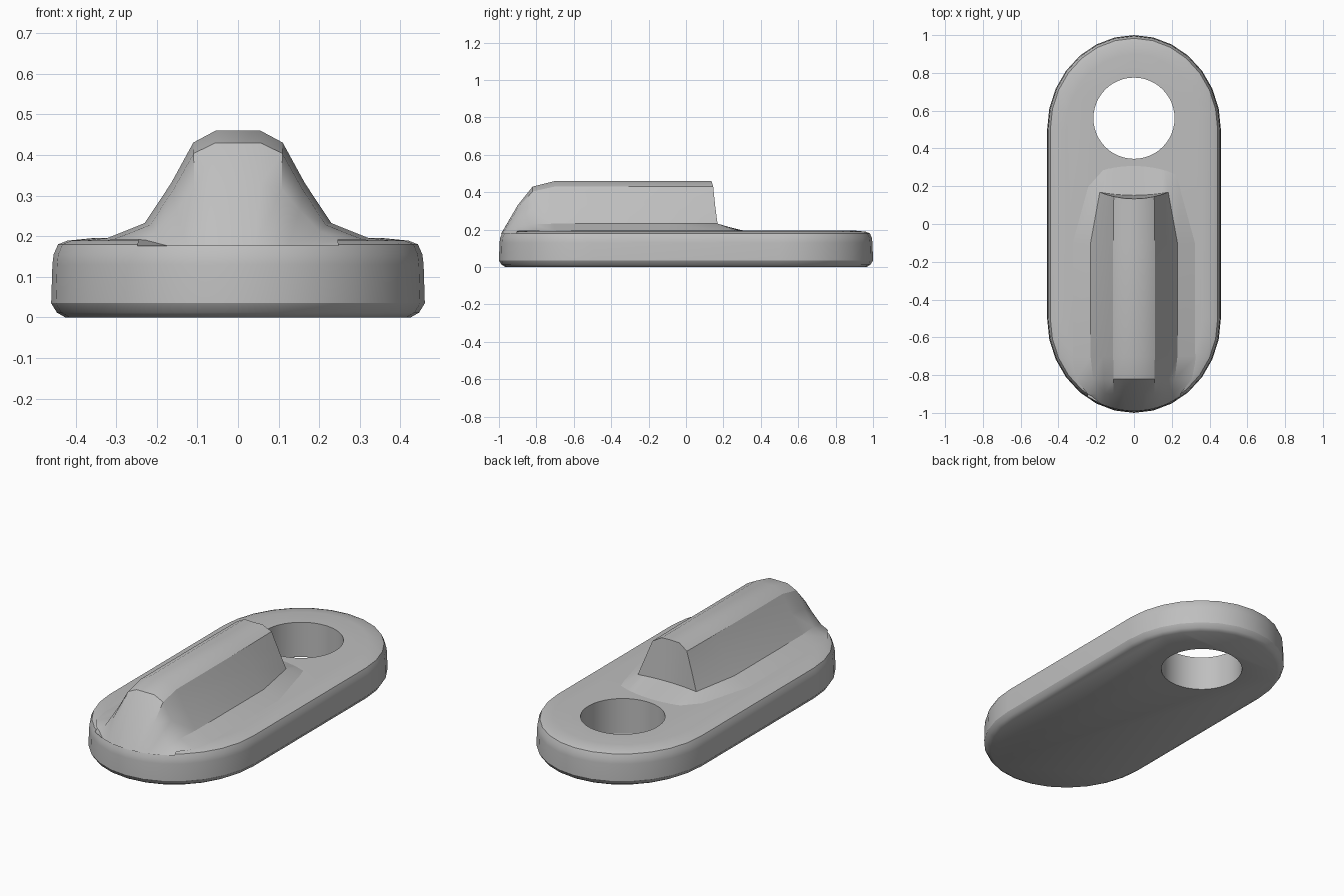
import bpy, bmesh
from math import sin, cos, pi, sqrt, radians

default = bpy.data.objects.get("Cube")
if default:
    bpy.data.objects.remove(default, do_unlink=True)

# One plain grey for the whole part
grey = bpy.data.materials.new("plain grey")
grey.use_nodes = True
tone = (0.52, 0.52, 0.52, 1)
grey.diffuse_color = tone
grey.node_tree.nodes["Principled BSDF"].inputs["Base Color"].default_value = tone

HALF_W, STRAIGHT, END, PLATE_TOP = 0.46, 0.5, 0.5, 0.192
STEPS = 7


def finish(bm, name):
    bmesh.ops.remove_doubles(bm, verts=bm.verts, dist=0.0005)
    bmesh.ops.recalc_face_normals(bm, faces=bm.faces)
    mesh = bpy.data.meshes.new(name)
    bm.to_mesh(mesh)
    bm.free()
    mesh.materials.append(grey)
    obj = bpy.data.objects.new(name, mesh)
    bpy.context.collection.objects.link(obj)
    return obj


def activate(obj):
    bpy.ops.object.select_all(action='DESELECT')
    obj.select_set(True)
    bpy.context.view_layer.objects.active = obj


def loft(bm, rows, closed):
    loops = [[bm.verts.new(p) for p in row] for row in rows]
    for a, b in zip(loops, loops[1:]):
        n = len(a)
        for i in range(n if closed else n - 1):
            j = (i + 1) % n
            bm.faces.new((a[i], a[j], b[j], b[i]))
    return loops


def stadium(inset, z):
    """Rounded slot outline with slightly long ends."""
    points = []
    for start, side in ((0, 1), (pi, -1)):
        for k in range(2 * STEPS + 1):
            a = start + pi * k / (2 * STEPS)
            points.append(((HALF_W - inset) * cos(a),
                           side * STRAIGHT + (END - inset) * sin(a), z))
    return points


# Base plate with softened rims
rims = [(0.035, 0), (0.014, 0.012), (0, 0.035), (0.003, 0.13),
        (0.006, 0.155), (0.017, 0.18), (0.04, 0.189), (0.1, 0.195)]
bm = bmesh.new()
loops = loft(bm, [stadium(*r) for r in rims], True)
bm.faces.new(loops[0])
bm.faces.new(loops[-1])
plate = finish(bm, "base_plate")

# Round through hole
bm = bmesh.new()
bmesh.ops.create_cone(bm, cap_ends=True, segments=48, radius1=0.215,
                      radius2=0.215, depth=1)
bmesh.ops.translate(bm, verts=bm.verts, vec=(0, 0.56, 0))
cutter = finish(bm, "hole_cutter")
cutter.hide_render = True
cut = plate.modifiers.new("hole", 'BOOLEAN')
cut.operation = 'DIFFERENCE'
cut.solver = 'EXACT'
cut.object = cutter
activate(plate)
bpy.ops.object.modifier_apply(modifier=cut.name)
bpy.data.objects.remove(cutter, do_unlink=True)

# Grip ridge: half cross-section as (x, relative height)
PROFILE = [(0, 1), (0.055, 1), (0.11, 0.89), (0.165, 0.515), (0.23, 0.15), (0.33, 0)]


def section(y, top, narrow):
    """Half section whose lower part is narrowed and kept on the plate."""
    reach = max(0, abs(y) - STRAIGHT) / END
    limit = HALF_W * sqrt(1 - reach * reach) - 0.03
    return [(min(x * (1 - (1 - narrow) * (1 - h)), limit), y,
             PLATE_TOP + h * (top - PLATE_TOP)) for x, h in PROFILE]


def both_sides(half):
    return [(-x, y, z) for x, y, z in reversed(half[1:])] + half


# Nose follows the plate's rounded front
nose = []
for x, h in PROFILE:
    x *= 0.75
    nose.append((x, -STRAIGHT - 0.49 * sqrt(1 - (x / HALF_W) ** 2), 0.176))

body = [section(*s) for s in ((-0.9, 0.33, 0.85), (-0.82, 0.43, 0.93),
                              (-0.7, 0.46, 1), (-0.1, 0.46, 1))]

# Slightly hollow back face, then a low ramp down to the plate
back_top = [(x, 0.133 + 0.035 * (x / 0.18) ** 2, z)
            for x, y, z in section(0.15, 0.46, 0.75)]
back_foot = [(x, 0.152 + 0.016 * (x / 0.18) ** 2, 0.232) for x, y, z in back_top]
back_foot[-2:] = back_top[-2:]
ramp_end = [(x * 0.9, 0.32 - 0.8 * x * x, PLATE_TOP) for x, y, z in back_top]

bm = bmesh.new()
loft(bm, [both_sides(r) for r in [nose] + body + [back_top, back_foot, ramp_end]], False)
bmesh.ops.remove_doubles(bm, verts=bm.verts, dist=0.0005)
bmesh.ops.holes_fill(bm, edges=[e for e in bm.edges if e.is_boundary], sides=0)
ridge = finish(bm, "grip_ridge")

for part in (plate, ridge):
    activate(part)
    bpy.ops.object.shade_smooth_by_angle(angle=radians(30))
